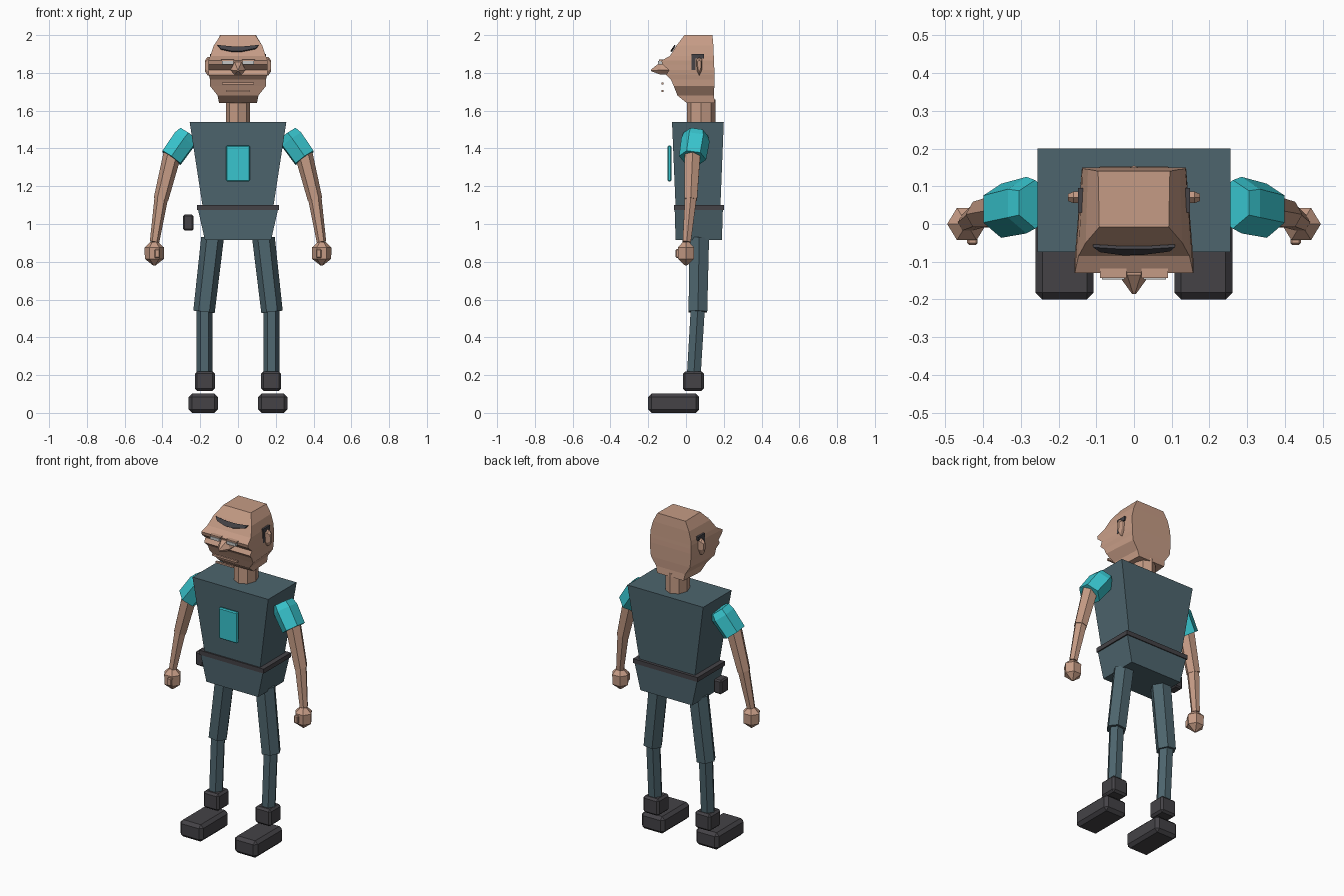
import bpy, bmesh, math
from mathutils import Vector


def material(name, rgb):
    m = bpy.data.materials.new(name)
    m.diffuse_color = (*rgb, 1)
    return m


SKIN = material("skin", (0.56, 0.33, 0.235))
SLATE = material("slate cloth", (0.075, 0.13, 0.155))
CYAN = material("cyan cloth", (0.04, 0.56, 0.62))
CHARCOAL = material("charcoal", (0.058, 0.055, 0.062))
PALE = material("pale grey", (0.55, 0.56, 0.56))


def loft(name, rings, mat):
    """Join equal-length rings of points into a closed flat-shaded solid."""
    bm = bmesh.new()
    loops = [[bm.verts.new(p) for p in ring] for ring in rings]
    n = len(loops[0])
    for a, b in zip(loops, loops[1:]):
        for i in range(n):
            j = (i + 1) % n
            bm.faces.new((a[i], a[j], b[j], b[i]))
    bm.faces.new(loops[0][::-1])
    bm.faces.new(loops[-1])
    bmesh.ops.recalc_face_normals(bm, faces=bm.faces)
    me = bpy.data.meshes.new(name)
    bm.to_mesh(me)
    bm.free()
    me.materials.append(mat)
    ob = bpy.data.objects.new(name, me)
    bpy.context.collection.objects.link(ob)
    return ob


def rect(z, xf, xb, yf, yb):
    """Four-cornered ring with its own front and back half-width."""
    return [(-xf, yf, z), (xf, yf, z), (xb, yb, z), (-xb, yb, z)]


def box(name, x, y, z, mat, bevel=0.0):
    ring = lambda h: [(x[0], y[0], h), (x[1], y[0], h), (x[1], y[1], h), (x[0], y[1], h)]
    ob = loft(name, [ring(z[0]), ring(z[1])], mat)
    if bevel:
        mod = ob.modifiers.new("bevel", "BEVEL")
        mod.width = bevel
        mod.segments = 1
    return ob


def tube(name, stations, mat, sides=6, turn=0.0, squash=1.0):
    """Faceted limb through stations of (point, radius), squared to its axis."""
    axis = (Vector(stations[-1][0]) - Vector(stations[0][0])).normalized()
    v = axis.cross(Vector((1, 0, 0))).normalized()
    u = v.cross(axis).normalized()
    rings = []
    for p, r in stations:
        ring = []
        for i in range(sides):
            a = turn + math.tau * i / sides
            ring.append(Vector(p) + u * (r * math.cos(a)) + v * (r * squash * math.sin(a)))
        rings.append(ring)
    return loft(name, rings, mat)


# Torso, belt and hips
loft("torso", [rect(1.09, 0.187, 0.187, -0.055, 0.182),
               rect(1.54, 0.256, 0.256, -0.074, 0.2)], SLATE)
box("belt", (-0.218, 0.218), (-0.064, 0.2), (1.073, 1.1), CHARCOAL)
loft("hips", [rect(0.915, 0.175, 0.175, -0.055, 0.19),
              rect(1.078, 0.212, 0.212, -0.06, 0.195)], SLATE)
box("chest_panel", (-0.063, 0.063), (-0.098, -0.077), (1.225, 1.415), CYAN, 0.006)
box("belt_pouch", (-0.29, -0.236), (0.0, 0.075), (0.965, 1.05), CHARCOAL, 0.008)

# Neck and head
tube("neck", [((0, 0.08, 1.53), 0.064), ((0, 0.08, 1.66), 0.064)], SKIN, 8, 0, 1.17)
loft("head", [rect(1.64, 0.10, 0.09, 0.005, 0.152),
              rect(1.68, 0.108, 0.098, -0.045, 0.148),
              rect(1.73, 0.148, 0.132, -0.065, 0.15),
              rect(1.765, 0.148, 0.136, -0.08, 0.15),
              rect(1.79, 0.155, 0.138, -0.105, 0.15),
              rect(1.815, 0.157, 0.138, -0.09, 0.15),
              rect(1.845, 0.157, 0.138, -0.125, 0.149),
              rect(1.865, 0.157, 0.138, -0.13, 0.148),
              rect(1.89, 0.147, 0.136, -0.085, 0.147),
              rect(1.945, 0.128, 0.122, -0.05, 0.145),
              rect(2.0, 0.092, 0.095, -0.008, 0.14)], SKIN)

# Dark forehead plate, lying just over the slope
plate = [(-0.108, 1.942), (-0.035, 1.935), (0.035, 1.935), (0.108, 1.942),
         (0.095, 1.925), (0.02, 1.91), (-0.03, 1.909), (-0.09, 1.922)]
slope = lambda z: -0.05 - (1.945 - z) * 0.64
loft("forehead_band", [[(x, slope(z) - d, z + d * 0.6) for x, z in plate]
                       for d in (0.002, 0.01)], CHARCOAL)

# Nose: a faceted wedge drawn to a blunt tip
nose = [(-0.02, 1.862), (0.02, 1.862), (0.046, 1.815), (0.02, 1.788),
        (-0.02, 1.788), (-0.046, 1.815)]
loft("nose", [[(x * s, y, 1.812 + (z - 1.812) * s) for x, z in nose]
              for y, s in ((-0.085, 0.9), (-0.135, 0.9), (-0.185, 0.12))], SKIN)

# Lips
box("upper_lip", (-0.085, 0.085), (-0.13, -0.118), (1.738, 1.75), SKIN)
box("lower_lip", (-0.06, 0.06), (-0.13, -0.118), (1.7, 1.71), SKIN)

for side, s in (("left", 1), ("right", -1)):
    span = lambda a, b: (a, b) if s > 0 else (-b, -a)

    # Eyes, lids and ears
    box(side + "_eye", span(0.025, 0.085), (-0.147, -0.12), (1.845, 1.863), PALE)
    box(side + "_eyelid", span(0.02, 0.09), (-0.143, -0.11), (1.863, 1.872), SKIN)
    box(side + "_sideburn_top", span(0.125, 0.149), (0.03, 0.095), (1.875, 1.9), CHARCOAL)
    box(side + "_sideburn", span(0.125, 0.149), (0.03, 0.05), (1.815, 1.88), CHARCOAL)
    ear = [(0.055, 1.87), (0.07, 1.885), (0.086, 1.87), (0.086, 1.82),
           (0.07, 1.785), (0.058, 1.81)]
    loft(side + "_ear", [[(s * x, 0.07 + (y - 0.07) * k, 1.84 + (z - 1.84) * k)
                          for y, z in ear]
                         for x, k in ((0.125, 1), (0.16, 1), (0.175, 0.6))], SKIN)

    # Arms
    tube(side + "_sleeve", [((s * 0.262, 0.052, 1.475), 0.06),
                            ((s * 0.285, 0.05, 1.445), 0.07),
                            ((s * 0.352, 0.035, 1.35), 0.067)],
         CYAN, 6, math.pi / 6, 1.08)
    tube(side + "_upper_arm", [((s * 0.345, 0.035, 1.38), 0.048),
                               ((s * 0.408, 0.025, 1.13), 0.039)], SKIN)
    tube(side + "_forearm", [((s * 0.406, 0.025, 1.14), 0.036),
                             ((s * 0.442, 0.004, 0.905), 0.025)], SKIN)
    tube(side + "_hand", [((s * 0.443, 0, 0.905), 0.02), ((s * 0.443, 0, 0.875), 0.052),
                          ((s * 0.443, 0, 0.815), 0.05), ((s * 0.443, 0, 0.78), 0.006)],
         SKIN, 6, 0, 0.95)
    box(side + "_thumb", span(0.414, 0.442), (-0.055, -0.02), (0.82, 0.867), SKIN, 0.005)

    # Legs
    tube(side + "_thigh", [((s * 0.135, 0.07, 0.925), 0.06),
                           ((s * 0.18, 0.063, 0.535), 0.057)], SLATE)
    tube(side + "_shin", [((s * 0.178, 0.062, 0.545), 0.043),
                          ((s * 0.178, 0.042, 0.21), 0.042)], SLATE)

    # Boots
    box(side + "_boot_cuff", span(0.122, 0.228), (-0.016, 0.095), (0.117, 0.22), CHARCOAL, 0.012)
    box(side + "_boot", span(0.107, 0.261), (-0.2, 0.07), (0.0, 0.103), CHARCOAL, 0.018)
